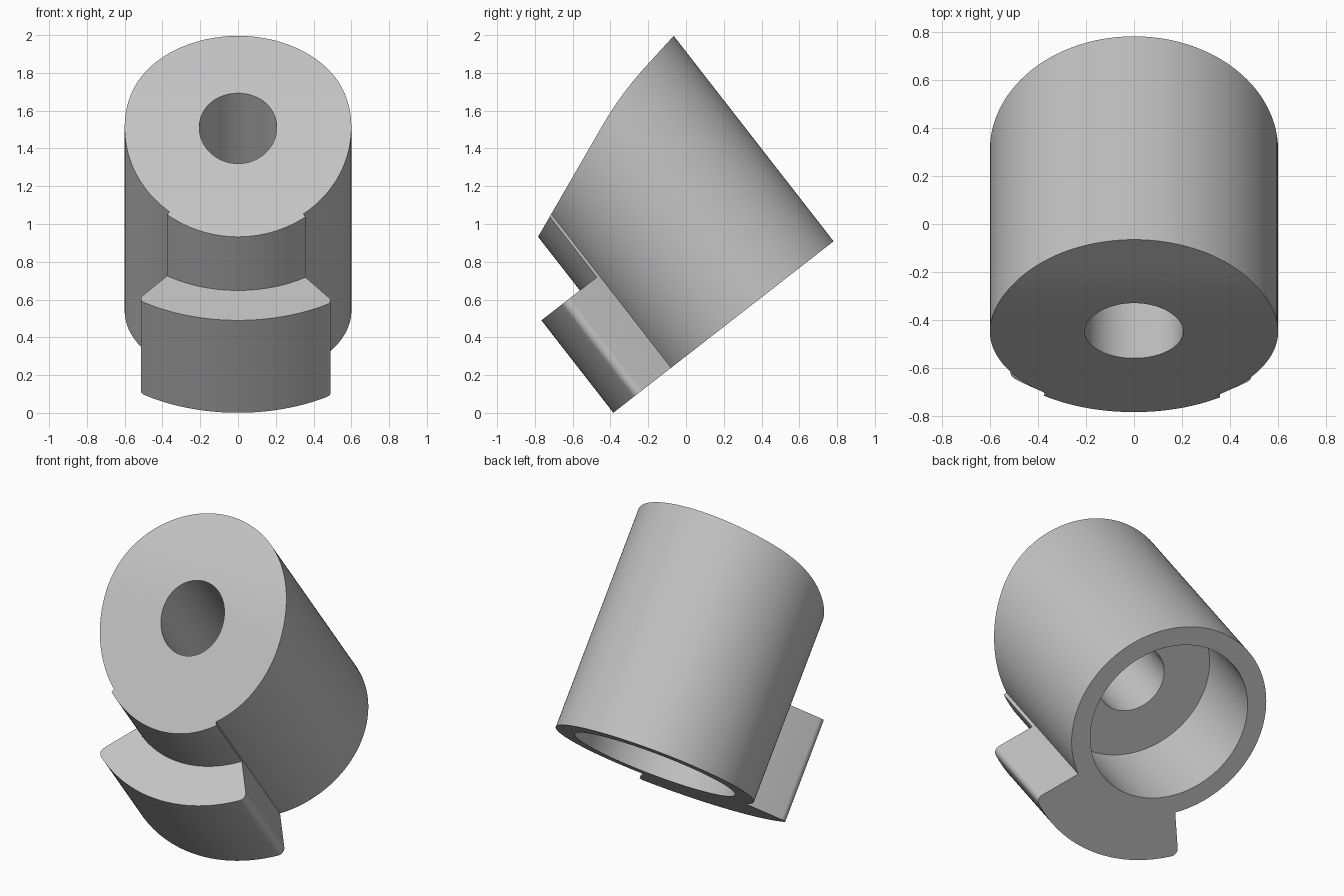
import bpy, bmesh, math
from math import sin, cos, radians, degrees, asin, atan2, hypot

cube = bpy.data.objects.get("Cube")
if cube:
    bpy.data.objects.remove(cube, do_unlink=True)

TILT = radians(37.9)
RADIUS, PAD_RADIUS, LUG_RADIUS = 0.6, 0.62, 0.878
BORE, HOLE, BORE_DEPTH = 0.485, 0.205, 0.545
LUG_HEIGHT, FILLET = 0.62, 0.04
LEFT, RIGHT = -37.2, 35.2          # angular limits of pad and lug, from the front

grey = bpy.data.materials.new("grey")
grey.use_nodes = True
colour = (0.55, 0.55, 0.55, 1)
grey.diffuse_color = colour
grey.node_tree.nodes["Principled BSDF"].inputs["Base Color"].default_value = colour


def polar(r, deg):
    """Point at an angle measured from the front (-y)."""
    return r * sin(radians(deg)), -r * cos(radians(deg))


def spread(start, end, steps):
    return [start + (end - start) * i / steps for i in range(steps + 1)]


def top_height(y):
    """Two slopes blended by a parabola between y = 0 and y = 0.38."""
    if y <= 0:
        return 1.231 + 0.405 * y
    if y >= 0.38:
        return 1.276 + 0.17 * y
    return 1.231 + 0.405 * y - 0.235 * y * y / 0.76


def rounded_corner(centre_angle, start, end):
    """Angle and radius of points along a rounded outer corner of the lug."""
    cx, cy = polar(LUG_RADIUS - FILLET, centre_angle)
    points = []
    for deg in spread(start, end, 8):
        dx, dy = polar(FILLET, deg)
        x, y = cx + dx, cy + dy
        points.append((degrees(atan2(x, -y)), hypot(x, y)))
    return points


# Columns around the axis: angle, lower wall radius, upper wall radius
inset = degrees(asin(FILLET / (LUG_RADIUS - FILLET)))
a, b = LEFT + inset, RIGHT - inset
lug_rim = rounded_corner(a, LEFT - 90, a)
lug_rim += [(deg, LUG_RADIUS) for deg in spread(a, b, 32)[1:-1]]
lug_rim += rounded_corner(b, b, RIGHT + 90)
columns = [(deg, r, PAD_RADIUS) for deg, r in lug_rim]
columns += [(deg, RADIUS, RADIUS) for deg in spread(RIGHT, 360 + LEFT, 120)]

# Sleeve, pad and lug swept as one closed section around the axis
bm = bmesh.new()
rings = []
for deg, lower, upper in columns:
    section = [(BORE, 0), (RADIUS, 0), (lower, 0), (lower, LUG_HEIGHT), (upper, LUG_HEIGHT)]
    for r in [upper] + spread(RADIUS, HOLE, 10):
        section.append((r, top_height(polar(r, deg)[1])))
    section += [(HOLE, BORE_DEPTH), (BORE, BORE_DEPTH)]
    rings.append([bm.verts.new((*polar(r, deg), h)) for r, h in section])

for i, ring in enumerate(rings):
    following = rings[(i + 1) % len(rings)]
    for j in range(len(ring)):
        k = (j + 1) % len(ring)
        bm.faces.new((ring[j], following[j], following[k], ring[k]))

# Merge coincident points where the section has no step
bmesh.ops.remove_doubles(bm, verts=bm.verts, dist=0.00005)
slivers = [f for f in bm.faces if f.calc_area() < 1e-7]
bmesh.ops.delete(bm, geom=slivers, context="FACES")
bmesh.ops.recalc_face_normals(bm, faces=bm.faces)

mesh = bpy.data.meshes.new("sleeve_with_lug")
bm.to_mesh(mesh)
bm.free()
mesh.materials.append(grey)
sleeve = bpy.data.objects.new("sleeve_with_lug", mesh)
bpy.context.collection.objects.link(sleeve)

# Smooth the round walls and lean the part forward
bpy.ops.object.select_all(action="DESELECT")
sleeve.select_set(True)
bpy.context.view_layer.objects.active = sleeve
bpy.ops.object.shade_smooth_by_angle(angle=radians(25))
sleeve.rotation_euler.x = TILT
sleeve.location = (0, 0.308, 0.54)
